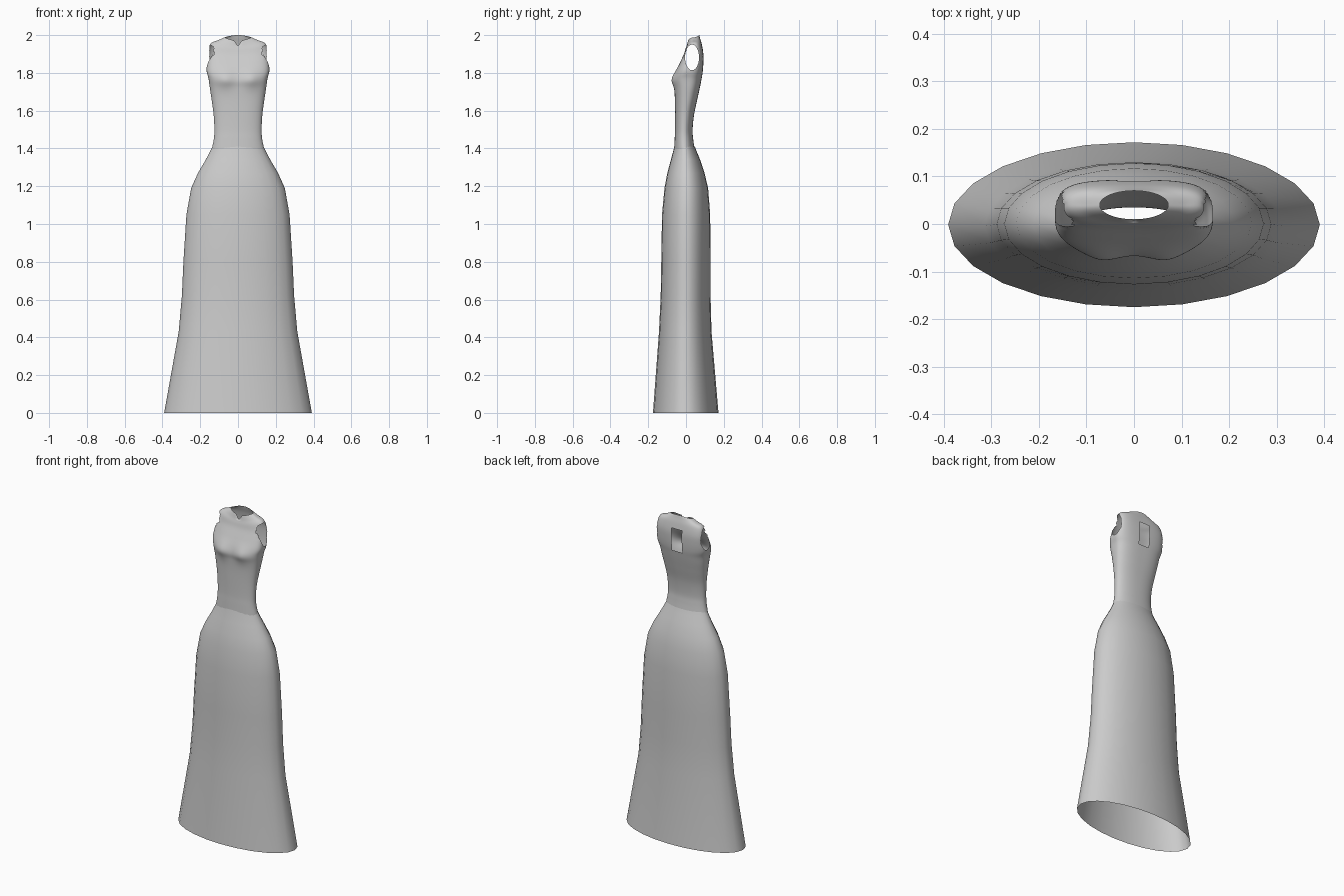
import bpy, bmesh, math

if "Cube" in bpy.data.objects:
    bpy.data.objects.remove(bpy.data.objects["Cube"])


def ring_points(row, segs):
    """Superellipse ring: front/side/back heights, half width, front y, back y, exponent."""
    zf, zs, zb, rx, yf, yb, n = row
    cy, ry = (yf + yb) / 2, (yb - yf) / 2
    pts = []
    for i in range(segs):
        a = 2 * math.pi * i / segs
        c, s = math.cos(a), math.sin(a)
        k = (abs(c) ** n + abs(s) ** n) ** (-1 / n)
        z = zs + ((zf if s < 0 else zb) - zs) * s * s
        pts.append((rx * c * k, cy + ry * s * k, z))
    return pts


def loft(rows, segs):
    bm = bmesh.new()
    rings = [[bm.verts.new(p) for p in ring_points(r, segs)] for r in rows]
    for a, b in zip(rings, rings[1:]):
        for i in range(segs):
            j = (i + 1) % segs
            bm.faces.new((a[i], a[j], b[j], b[i]))
    return bm, rings


def smooth_rows(keys, steps):
    """Catmull-Rom interpolation of the key sections."""
    out = []
    for i in range(len(keys) - 1):
        p0, p1 = keys[max(i - 1, 0)], keys[i]
        p2, p3 = keys[i + 1], keys[min(i + 2, len(keys) - 1)]
        for k in range(steps):
            t = k / steps
            out.append([0.5 * (2 * b + (c - a) * t + (2 * a - 5 * b + 4 * c - d) * t * t
                               + (3 * b - a - 3 * c + d) * t ** 3)
                        for a, b, c, d in zip(p0, p1, p2, p3)])
    return out + [keys[-1]]


def finish(bm, name):
    me = bpy.data.meshes.new(name)
    bm.to_mesh(me)
    bm.free()
    for p in me.polygons:
        p.use_smooth = True
    ob = bpy.data.objects.new(name, me)
    bpy.context.collection.objects.link(ob)
    return ob


def cut_hole(bm, inside, snap):
    """Delete faces inside an outline, then pull the rim onto it."""
    dead = [f for f in bm.faces if inside(f.calc_center_median())]
    touched = {v for f in dead for v in f.verts}
    bmesh.ops.delete(bm, geom=dead, context='FACES')
    for v in touched:
        if v.is_valid:
            snap(v.co)


# Skirt: z, half width, front y, back y
skirt = [(0, .391, -.175, .172), (.43, .314, -.143, .135), (.62, .297, -.134, .13),
         (.8, .289, -.131, .13), (1.05, .273, -.127, .128), (1.19, .248, -.114, .117),
         (1.27, .212, -.099, .098), (1.34, .171, -.08, .075), (1.385, .147, -.068, .056),
         (1.41, .135, -.062, .047)]
bm, _ = loft([(z, z, z, rx, yf, yb, 2) for z, rx, yf, yb in skirt], 24)
finish(bm, "skirt")

# Bodice sections
keys = [(1.38, 1.40, 1.40, .138, -.063, .045, 2.1), (1.45, 1.45, 1.45, .128, -.06, .038, 2.2),
        (1.5, 1.5, 1.5, .125, -.058, .035, 2.2), (1.58, 1.58, 1.58, .129, -.058, .043, 2.3),
        (1.66, 1.66, 1.66, .140, -.059, .06, 2.5), (1.72, 1.72, 1.72, .149, -.062, .073, 2.7),
        (1.76, 1.77, 1.76, .156, -.066, .081, 2.9), (1.80, 1.81, 1.80, .166, -.056, .088, 3),
        (1.85, 1.86, 1.85, .163, -.034, .092, 3.2), (1.895, 1.91, 1.90, .157, -.013, .092, 3.2),
        (1.925, 1.956, 1.95, .144, -.003, .084, 2.8), (1.945, 1.973, 1.985, .105, .004, .074, 2.4),
        (1.972, 1.988, 2.0, .072, .01, .07, 2)]
bm, rings = loft(smooth_rows(keys, 6), 96)

# Bust shaping
for v in bm.verts:
    if v.co.y < 0:
        g = ((abs(v.co.x) - .068) / .042) ** 2 + ((v.co.z - 1.765) / .045) ** 2
        v.co.y -= .012 * math.exp(-g)

# Notch at the front of the neckline
for depth, ring in enumerate(reversed(rings[-7:])):
    for v in ring:
        if v.co.y < .04 and abs(v.co.x) < .022:
            v.co.z -= .03 * (1 - abs(v.co.x) / .022) * (1 - depth / 7)

# Armholes
AY, AZ, RY, RZ = .032, 1.882, .037, .068


def arm_dist(co):
    return math.hypot((co.y - AY) / RY, (co.z - AZ) / RZ)


def arm_snap(co):
    d = arm_dist(co)
    if .75 < d < 1.3:
        co.y, co.z = AY + (co.y - AY) / d, AZ + (co.z - AZ) / d


cut_hole(bm, lambda c: abs(c.x) > .128 and arm_dist(c) < 1, arm_snap)

# Back keyhole
KX, Z0, Z1 = .035, 1.78, 1.92


def key_snap(co):
    if abs(abs(co.x) - KX) < .008:
        co.x = math.copysign(KX, co.x)
    for z in (Z0, Z1):
        if abs(co.z - z) < .006:
            co.z = z


cut_hole(bm, lambda c: c.y > .05 and abs(c.x) < KX and Z0 < c.z < Z1, key_snap)
loose = [v for v in bm.verts if not v.link_faces]
bmesh.ops.delete(bm, geom=loose, context='VERTS')
finish(bm, "bodice")
